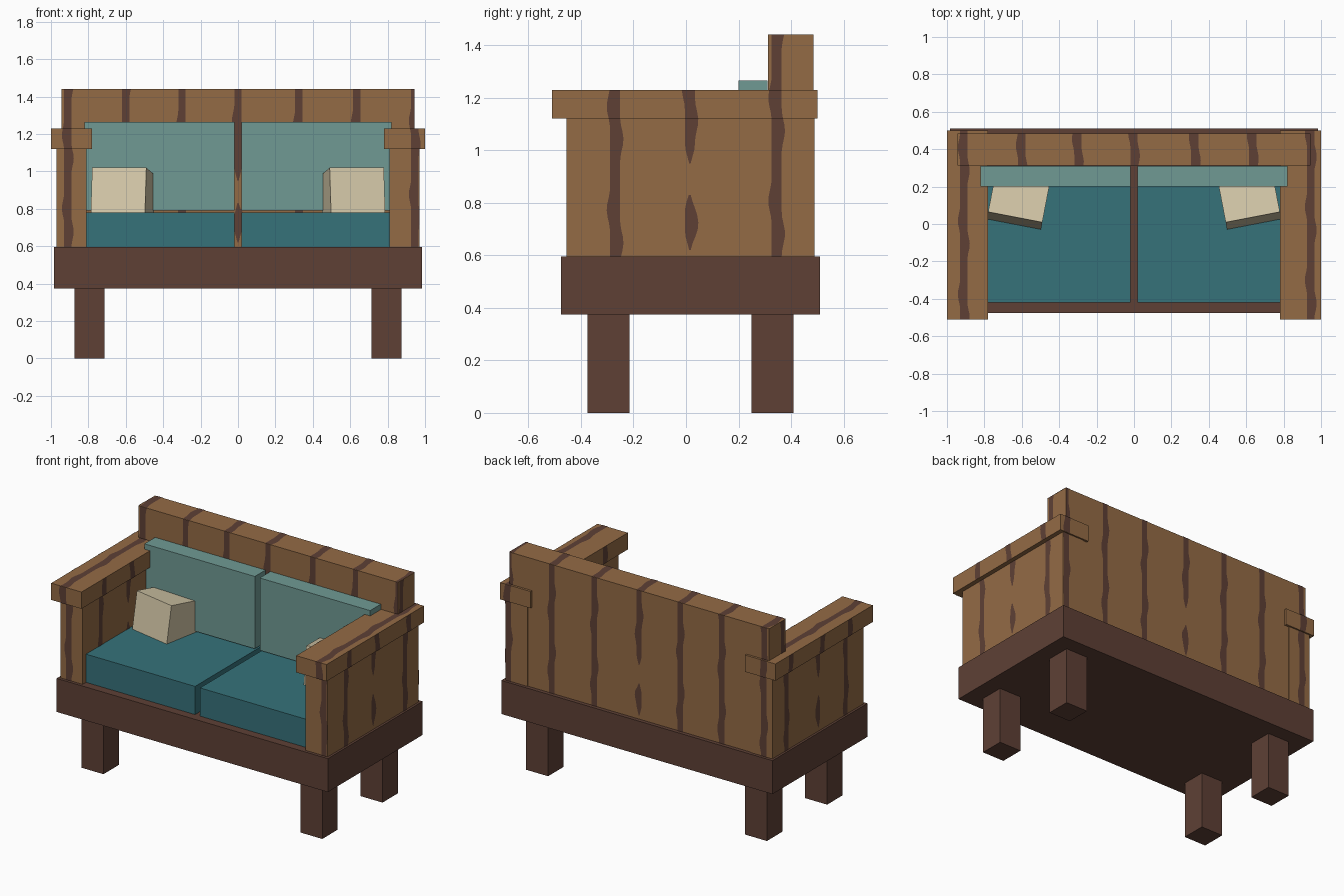
import bpy
import bmesh
import math
from mathutils import Euler, Vector

cube = bpy.data.objects.get("Cube")
if cube:
    bpy.data.objects.remove(cube, do_unlink=True)


def material(name, rgb):
    mat = bpy.data.materials.new(name)
    mat.use_nodes = True
    mat.diffuse_color = (*rgb, 1)
    mat.node_tree.nodes["Principled BSDF"].inputs["Base Color"].default_value = (*rgb, 1)
    return mat


WOOD = material("oak wood", (0.296, 0.147, 0.060))
DARK = material("dark wood", (0.112, 0.051, 0.036))
TEAL = material("deep teal fabric", (0.037, 0.168, 0.195))
PALE = material("pale teal fabric", (0.162, 0.323, 0.296))
CREAM = material("cream fabric", (0.658, 0.578, 0.392))

STRIPES_X = (-0.91, -0.6, -0.3, 0, 0.325, 0.635, 0.945)
STRIPES_Y = (-0.27, 0.015, 0.345)


def finish(name, bm, mat):
    mesh = bpy.data.meshes.new(name)
    bm.to_mesh(mesh)
    bm.free()
    mesh.materials.append(mat)
    obj = bpy.data.objects.new(name, mesh)
    bpy.context.collection.objects.link(obj)
    return obj


def box(name, lo, hi, mat):
    lo, hi = Vector(lo), Vector(hi)
    bm = bmesh.new()
    bmesh.ops.create_cube(bm, size=1)
    bmesh.ops.scale(bm, vec=hi - lo, verts=bm.verts)
    bmesh.ops.translate(bm, vec=(lo + hi) / 2, verts=bm.verts)
    return finish(name, bm, mat)


def ribbon(bm, axis, sign, level, across, along, centre, start, end, limits, taper):
    """Uneven grain band lying just above one flat side of a board."""
    if end - start < 0.01:
        return
    count = max(2, round((end - start) / 0.025))
    rows = []
    for i in range(count + 1):
        v = start + (end - start) * i / count
        scale = 1
        if taper:
            scale = min(1, min(v - taper[0], taper[1] - v) / 0.07 + 0.15)
        row = []
        for side, phase in ((-1, 0), (1, 2)):
            bump = max(0, math.sin(16 * v + 40 * centre + phase)) ** 3
            u = centre + side * scale * (0.019 + 0.013 * bump)
            p = Vector()
            p[axis] = level + sign * 0.002
            p[across] = min(max(u, limits[0]), limits[1])
            p[along] = v
            row.append(bm.verts.new(p))
        rows.append(row)
    for a, b in zip(rows, rows[1:]):
        face = bm.faces.new((a[0], a[1], b[1], b[0]))
        face.normal_update()
        if face.normal[axis] * sign < 0:
            face.normal_flip()


def wood_board(name, lo, hi):
    """Oak board with dark grain bands on its four sides and its top."""
    box(name, lo, hi, WOOD)
    bm = bmesh.new()
    for axis, across, centres in ((0, 1, STRIPES_Y), (1, 0, STRIPES_X)):
        limits = (lo[across], hi[across])
        for c in centres:
            if not limits[0] < c - 0.015 and not c + 0.015 < limits[1]:
                continue
            if c + 0.02 < limits[0] or c - 0.02 > limits[1]:
                continue
            # The middle band is broken into two knots
            spans = [(0.62, 0.83), (0.95, 1.6)] if abs(c) < 0.05 else [None]
            for span in spans:
                z0, z1 = lo[2], hi[2]
                if span:
                    z0, z1 = max(z0, span[0]), min(z1, span[1])
                for sign, level in ((-1, lo[axis]), (1, hi[axis])):
                    ribbon(bm, axis, sign, level, across, 2, c, z0, z1, limits, span)
    for c in STRIPES_X:
        if lo[0] < c + 0.02 and c - 0.02 < hi[0]:
            ribbon(bm, 2, 1, hi[2], 0, 1, c, lo[1], hi[1], (lo[0], hi[0]), None)
    finish(name + "_grain", bm, DARK)


def pillow(name, side):
    """Square cushion turned outward and leaning on the backrest."""
    size = Vector((0.295, 0.25, 0.25))
    turn = Euler((-0.16, 0, side * 0.19)).to_matrix()
    bm = bmesh.new()
    bmesh.ops.create_cube(bm, size=1)
    bmesh.ops.scale(bm, vec=size, verts=bm.verts)
    bmesh.ops.rotate(bm, matrix=turn, verts=bm.verts)
    top_front = Vector((side * 0.635, 0.037, 1.02))
    offset = top_front - turn @ Vector((0, -size.y / 2, size.z / 2))
    bmesh.ops.translate(bm, vec=offset, verts=bm.verts)
    finish(name, bm, CREAM)


# Plinth and backrest
box("base", (-0.985, -0.475, 0.375), (0.985, 0.51, 0.595), DARK)
wood_board("backrest", (-0.943, 0.313, 0.595), (0.943, 0.485, 1.44))

# Paired parts
for label, s in (("left", 1), ("right", -1)):
    def span(a, b):
        return sorted((s * a, s * b))

    x0, x1 = span(0.715, 0.875)
    box(label + "_front_leg", (x0, -0.375, 0), (x1, -0.215, 0.375), DARK)
    box(label + "_back_leg", (x0, 0.25, 0), (x1, 0.41, 0.375), DARK)

    x0, x1 = span(0.81, 0.97)
    wood_board(label + "_arm_panel", (x0, -0.455, 0.595), (x1, 0.49, 1.12))
    x0, x1 = span(0.78, 1.0)
    wood_board(label + "_armrest", (x0, -0.51, 1.12), (x1, 0.50, 1.23))

    x0, x1 = span(0.018, 0.81)
    box(label + "_seat_cushion", (x0, -0.42, 0.595), (x1, 0.30, 0.78), TEAL)
    x0, x1 = span(0.018, 0.82)
    box(label + "_back_cushion", (x0, 0.2, 0.79), (x1, 0.311, 1.265), PALE)
    pillow(label + "_pillow", s)
